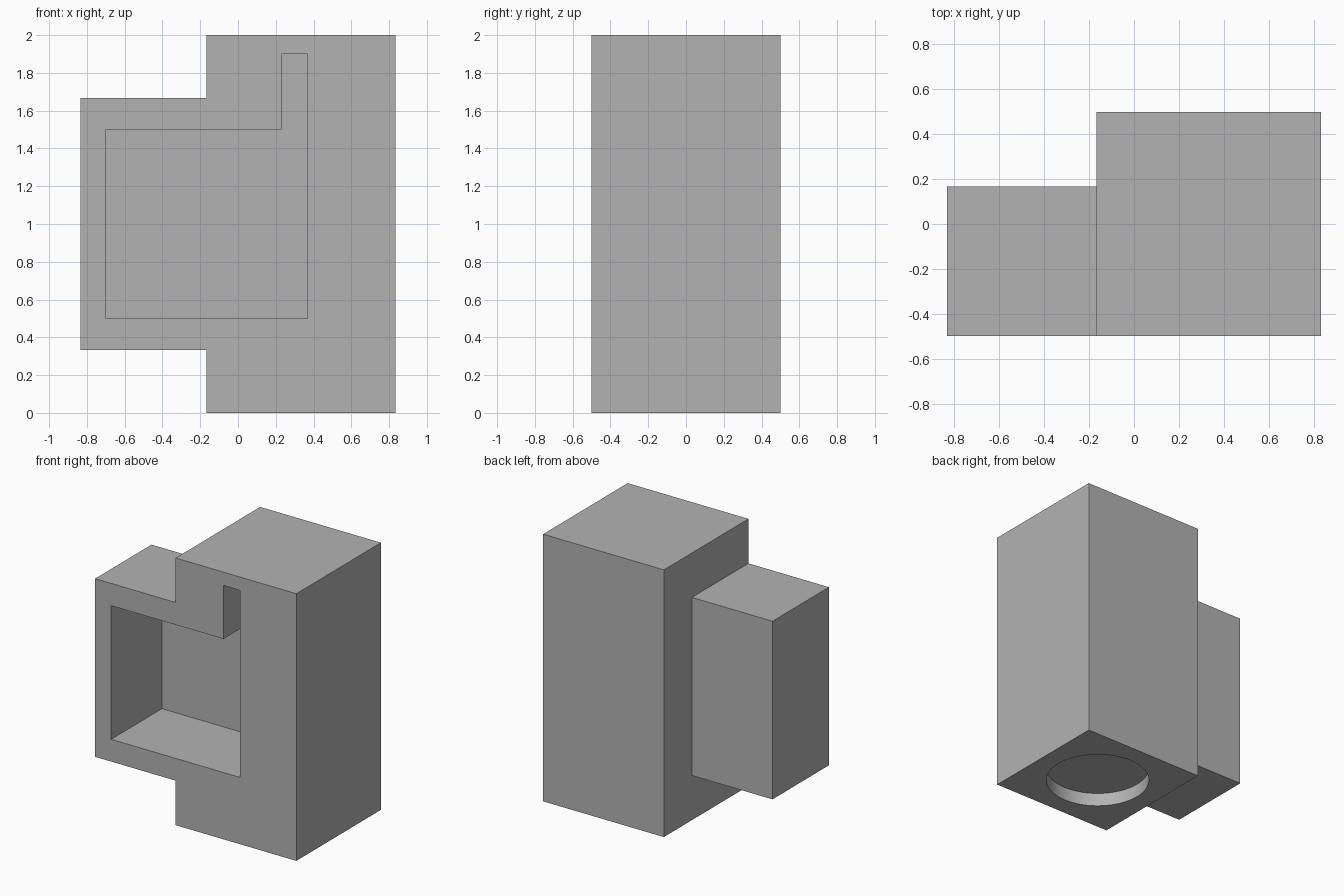
import bpy
import bmesh
from math import radians
from mathutils import Matrix, Vector

if "Cube" in bpy.data.objects:
    bpy.data.objects.remove(bpy.data.objects["Cube"], do_unlink=True)

grey = bpy.data.materials.new("plain grey")
grey.use_nodes = True
colour = (0.45, 0.45, 0.45, 1)
grey.diffuse_color = colour
grey.node_tree.nodes["Principled BSDF"].inputs["Base Color"].default_value = colour


def finish(name, bm):
    bmesh.ops.recalc_face_normals(bm, faces=bm.faces)
    mesh = bpy.data.meshes.new(name)
    bm.to_mesh(mesh)
    bm.free()
    mesh.materials.append(grey)
    obj = bpy.data.objects.new(name, mesh)
    bpy.context.collection.objects.link(obj)
    return obj


def prism(name, outline, y0, y1):
    """Extrude an (x, z) outline from y0 to y1."""
    bm = bmesh.new()
    face = bm.faces.new([bm.verts.new((x, y0, z)) for x, z in outline])
    ext = bmesh.ops.extrude_face_region(bm, geom=[face])["geom"]
    moved = [v for v in ext if isinstance(v, bmesh.types.BMVert)]
    bmesh.ops.translate(bm, verts=moved, vec=Vector((0, y1 - y0, 0)))
    return finish(name, bm)


def box(name, x0, x1, y0, y1, z0, z1):
    return prism(name, [(x0, z0), (x1, z0), (x1, z1), (x0, z1)], y0, y1)


def combine(target, tool, operation):
    """Apply a boolean and remove the helper."""
    tool.hide_render = True
    mod = target.modifiers.new(operation.title(), "BOOLEAN")
    mod.object = tool
    mod.operation = operation
    mod.solver = "EXACT"
    bpy.context.view_layer.objects.active = target
    bpy.ops.object.modifier_apply(modifier=mod.name)
    bpy.data.objects.remove(tool, do_unlink=True)


# Tall column with a shorter, shallower side block flush with its front
body = box("body", -0.1667, 0.8333, -0.5, 0.5, 0, 2)
side_block = box("side_block", -0.8333, 0, -0.5, 0.1667, 0.3333, 1.6667)
combine(body, side_block, "UNION")

# Front pocket with a narrow slot rising at its inner end
pocket = prism("pocket_cutter",
               [(-0.7, 0.5), (0.3667, 0.5), (0.3667, 1.9),
                (0.23, 1.9), (0.23, 1.5), (-0.7, 1.5)], -0.7, 0.1)
combine(body, pocket, "DIFFERENCE")

# Shallow round recess under the column
depth, overlap, radius = 0.1, 0.1, 0.36
bm = bmesh.new()
bmesh.ops.create_cone(bm, cap_ends=True, segments=64, radius1=radius,
                      radius2=radius, depth=depth + overlap,
                      matrix=Matrix.Translation((0.3333, 0, (depth - overlap) / 2)))
combine(body, finish("recess_cutter", bm), "DIFFERENCE")

# Smooth the round wall and keep all corners sharp
bpy.ops.object.select_all(action="DESELECT")
body.select_set(True)
bpy.context.view_layer.objects.active = body
bpy.ops.object.shade_smooth_by_angle(angle=radians(30))
